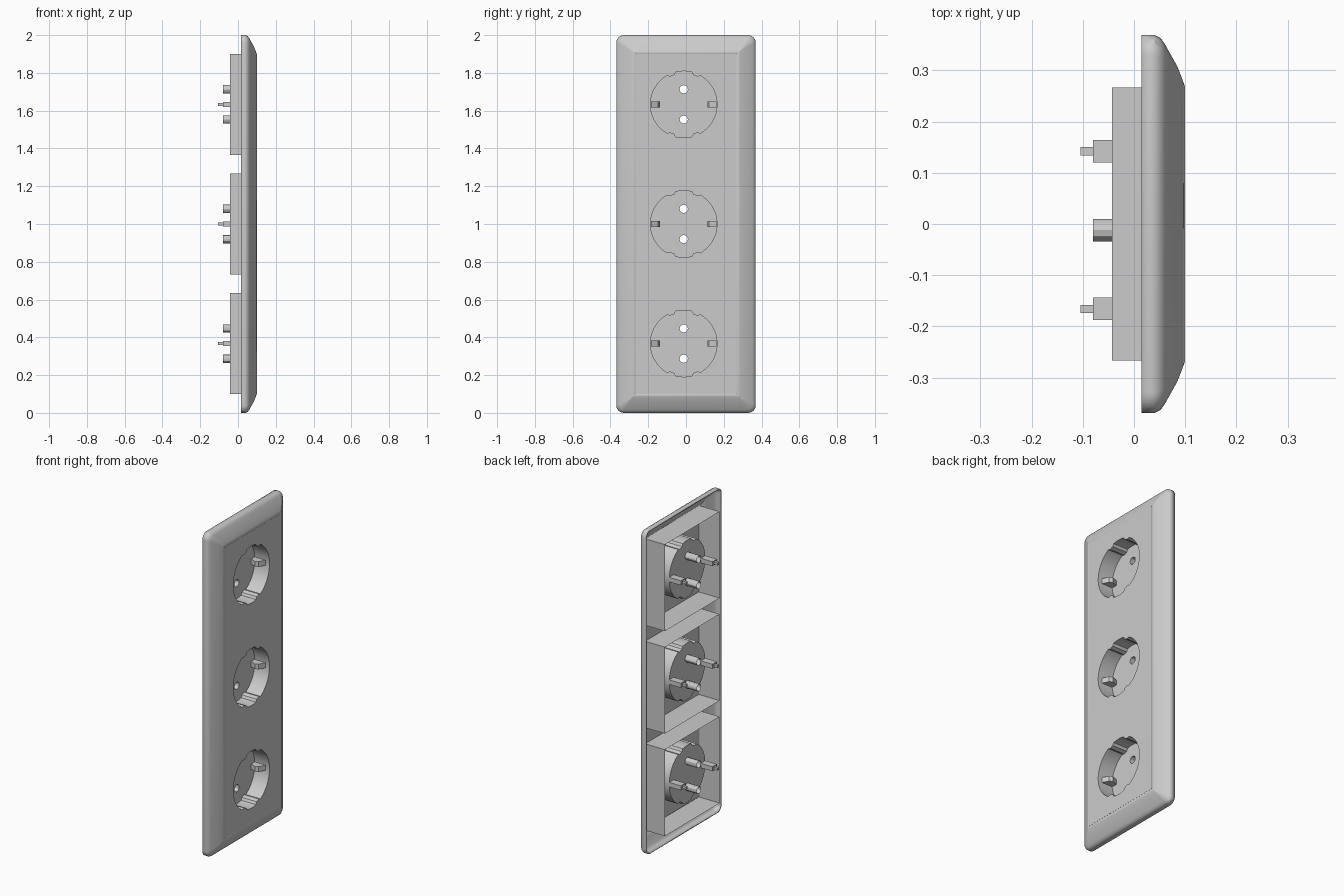
import bpy, bmesh, math

cube = bpy.data.objects.get("Cube")
if cube:
    bpy.data.objects.remove(cube, do_unlink=True)

grey = bpy.data.materials.new("light_grey_plastic")
grey.use_nodes = True
COLOR = (0.6, 0.6, 0.6, 1)
grey.diffuse_color = COLOR
grey.node_tree.nodes["Principled BSDF"].inputs["Base Color"].default_value = COLOR

FACE_X = 0.10      # front surface
FLOOR_X = 0.0      # bottom of the recess
CUP_Y = -0.012     # recess centre
HALF = 0.267       # half size of one insert
CENTRES = {"lower": 0.367, "middle": 1.0, "upper": 1.633}


def finish(bm, name):
    bmesh.ops.recalc_face_normals(bm, faces=bm.faces[:])
    mesh = bpy.data.meshes.new(name)
    bm.to_mesh(mesh)
    bm.free()
    mesh.materials.append(grey)
    obj = bpy.data.objects.new(name, mesh)
    bpy.context.collection.objects.link(obj)
    bpy.ops.object.select_all(action="DESELECT")
    obj.select_set(True)
    bpy.context.view_layer.objects.active = obj
    bpy.ops.object.shade_smooth_by_angle(angle=math.radians(30))
    return obj


def ring(bm, x, outline):
    return [bm.verts.new((x, y, z)) for y, z in outline]


def skin(bm, a, b):
    n = len(a)
    for i in range(n):
        j = (i + 1) % n
        bm.faces.new((a[i], a[j], b[j], b[i]))


def fill(bm, *loops):
    """Fill the first loop, leaving the others as holes."""
    edges = []
    for loop in loops:
        for a, b in zip(loop, loop[1:] + loop[:1]):
            edges.append(bm.edges.get((a, b)) or bm.edges.new((a, b)))
    bmesh.ops.triangle_fill(bm, edges=edges, use_beauty=True, normal=(1, 0, 0))


def rounded_rect(hy, hz, cz, r, steps=6):
    pts = []
    for q, (sy, sz) in enumerate(((1, 1), (-1, 1), (-1, -1), (1, -1))):
        for k in range(steps + 1):
            t = math.pi / 2 * (q + k / steps)
            pts.append((sy * (hy - r) + r * math.cos(t),
                        cz + sz * (hz - r) + r * math.sin(t)))
    return pts


def rect(y0, y1, z0, z1):
    return [(y0, z0), (y1, z0), (y1, z1), (y0, z1)]


def circle(cy, cz, r, n):
    return [(cy + r * math.cos(math.tau * i / n), cz + r * math.sin(math.tau * i / n))
            for i in range(n)]


def cup_outline(cz):
    """Circle with guide ribs on either side of the top and bottom grooves."""
    pts = []
    for deg in range(0, 360, 4):
        off = abs(deg % 180 - 90)
        r = 0.164 if 17 < off < 29 else 0.176
        t = math.radians(deg)
        pts.append((CUP_Y + r * math.cos(t), cz + r * math.sin(t)))
    return pts


def prism(name, outline, x0, x1):
    bm = bmesh.new()
    a, b = ring(bm, x0, outline), ring(bm, x1, outline)
    skin(bm, a, b)
    bm.faces.new(a)
    bm.faces.new(b)
    return finish(bm, name)


# Cover frame: hollow shell with a curved border, open at the back
bm = bmesh.new()
profile = [(0, 0.015), (0, 0.04), (0.006, 0.052), (0.017, 0.06),
           (0.035, 0.07), (0.06, 0.084), (0.085, 0.094), (0.102, FACE_X)]
rings = [ring(bm, x, rounded_rect(0.369 - d, 1 - d, 1, max(0.04 - d * 0.5, 0.002)))
         for d, x in profile]
for a, b in zip(rings, rings[1:]):
    skin(bm, a, b)
frame = finish(bm, "cover_frame")
shell = frame.modifiers.new("thickness", "SOLIDIFY")
shell.thickness = 0.008
shell.offset = -1

# Cross bars of the frame between neighbouring inserts
levels = list(CENTRES.values())
for name, lo, hi in zip(("lower_bar", "upper_bar"), levels, levels[1:]):
    prism(name, rect(-HALF, HALF, lo + HALF, hi - HALF), FACE_X - 0.008, FACE_X)

for label, cz in CENTRES.items():
    # Insert: square box open at the back, with a recessed cup
    bm = bmesh.new()
    box = rect(-HALF, HALF, cz - HALF, cz + HALF)
    back, front = ring(bm, -0.043, box), ring(bm, FACE_X, box)
    skin(bm, back, front)
    cup = cup_outline(cz)
    mouth, base = ring(bm, FACE_X, cup), ring(bm, FLOOR_X, cup)
    fill(bm, front, mouth)
    skin(bm, mouth, base)

    # Contact tubes running through the cup floor
    holes = []
    for side in (-1, 1):
        bore = circle(CUP_Y, cz + side * 0.08, 0.022, 12)
        top, end = ring(bm, FLOOR_X, bore), ring(bm, -0.08, bore)
        skin(bm, top, end)
        holes.append(top)
    fill(bm, base, *holes)
    finish(bm, label + "_socket_insert")

    # Earth contacts: sprung clip in the cup, block and thin tail behind it
    for side, word in ((-1, "right"), (1, "left")):
        name = f"{label}_{word}_earth"
        bm = bmesh.new()
        clip = [(FLOOR_X, 0.174), (0.075, 0.174), (0.055, 0.135), (0.035, 0.126), (FLOOR_X, 0.14)]
        a, b = ([bm.verts.new((x, CUP_Y + side * y, cz + dz)) for x, y in clip]
                for dz in (-0.016, 0.016))
        skin(bm, a, b)
        bm.faces.new(a)
        bm.faces.new(b)
        finish(bm, name + "_clip")
        for part, mid, hw, hz, x0, x1 in (("_block", 0.154, 0.022, 0.014, -0.08, FLOOR_X),
                                          ("_tail", 0.154, 0.008, 0.008, -0.105, -0.08)):
            y = CUP_Y + side * mid
            prism(name + part, rect(y - hw, y + hw, cz - hz, cz + hz), x0, x1)
